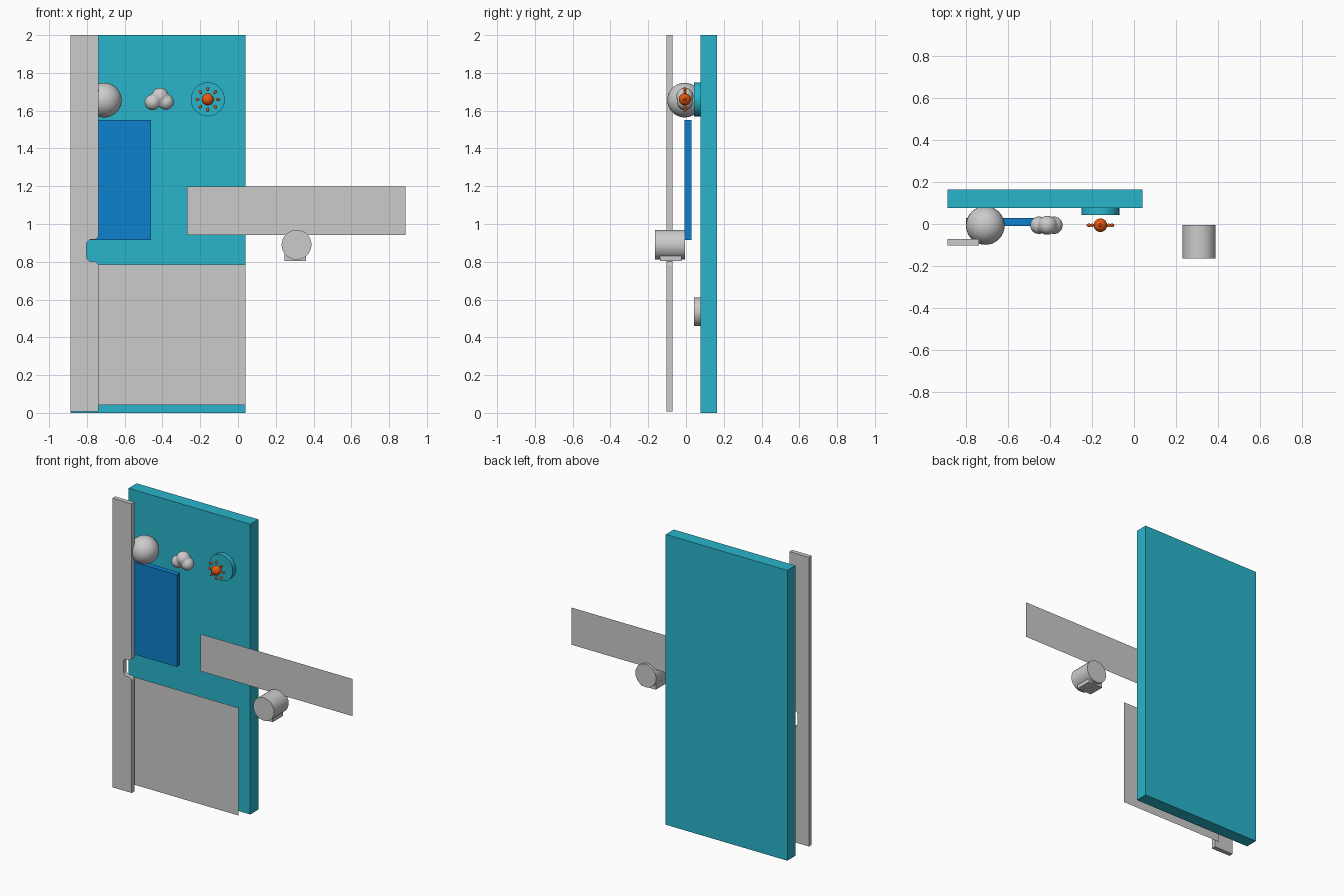
import bpy, bmesh
from math import pi, sin, cos, radians
from mathutils import Matrix, Vector

if "Cube" in bpy.data.objects:
    bpy.data.objects.remove(bpy.data.objects["Cube"])


def material(name, rgb):
    m = bpy.data.materials.new(name)
    m.diffuse_color = (*rgb, 1)
    m.use_nodes = True
    m.node_tree.nodes["Principled BSDF"].inputs["Base Color"].default_value = m.diffuse_color
    return m


TEAL = material("teal", (0.022, 0.46, 0.60))
BLUE = material("blue", (0.004, 0.22, 0.61))
ORANGE = material("orange", (0.80, 0.10, 0.005))


def finish(name, bm, mat=None, smooth=False):
    me = bpy.data.meshes.new(name)
    bmesh.ops.recalc_face_normals(bm, faces=bm.faces)
    bm.to_mesh(me)
    bm.free()
    ob = bpy.data.objects.new(name, me)
    bpy.context.collection.objects.link(ob)
    if mat:
        me.materials.append(mat)
    if smooth:
        bpy.ops.object.select_all(action='DESELECT')
        ob.select_set(True)
        bpy.context.view_layer.objects.active = ob
        bpy.ops.object.shade_smooth_by_angle(angle=radians(35))
    return ob


def prism(name, pts, y0, y1, mat=None):
    """Extrude an x-z outline from y0 to y1 (a single sheet when equal)."""
    bm = bmesh.new()
    face = bm.faces.new([bm.verts.new((x, y0, z)) for x, z in pts])
    if y1 != y0:
        new = bmesh.ops.extrude_face_region(bm, geom=[face])["geom"]
        verts = [v for v in new if isinstance(v, bmesh.types.BMVert)]
        bmesh.ops.translate(bm, verts=verts, vec=(0, y1 - y0, 0))
    return finish(name, bm, mat)


def box(name, x0, x1, y0, y1, z0, z1, mat=None):
    return prism(name, [(x0, z0), (x1, z0), (x1, z1), (x0, z1)], y0, y1, mat)


def disc(name, x, z, r, y0, y1, mat=None, n=32):
    bm = bmesh.new()
    m = Matrix.Translation((x, (y0 + y1) / 2, z)) @ Matrix.Rotation(pi / 2, 4, 'X')
    bmesh.ops.create_cone(bm, cap_ends=True, segments=n, radius1=r, radius2=r,
                          depth=y1 - y0, matrix=m)
    return finish(name, bm, mat, True)


def ball(bm, c, r, scale=(1, 1, 1), rot=Matrix(), u=32, v=16):
    m = Matrix.Translation(c) @ rot @ Matrix.Diagonal((*scale, 1))
    bmesh.ops.create_uvsphere(bm, u_segments=u, v_segments=v, radius=r, matrix=m)


def arc(cx, cz, r, a0, a1, n=5):
    return [(cx + r * cos(radians(a0 + (a1 - a0) * i / n)),
             cz + r * sin(radians(a0 + (a1 - a0) * i / n))) for i in range(n + 1)]


# main door slab
box("door_panel", -0.887, 0.04, 0.076, 0.164, 0, 2.0, TEAL)

# edge strip with a rounded handle notch
L, R, N = -0.887, -0.739, -0.802
strip = [(L, 0.008), (R, 0.008)]
strip += arc(R - 0.022, 0.779, 0.022, 0, 90)
strip += arc(N + 0.028, 0.829, 0.028, 270, 180)
strip += arc(N + 0.028, 0.890, 0.028, 180, 90)
strip += arc(R - 0.022, 0.940, 0.022, 270, 360)
strip += [(R, 2.0), (L, 2.0)]
prism("edge_strip", strip, -0.102, -0.071)

# blue display panel and the two thin sheets
box("blue_panel", -0.80, -0.46, -0.009, 0.028, 0.915, 1.55, BLUE)
box("lower_sheet", -0.76, 0.04, -0.054, -0.054, 0.043, 0.785)
box("wide_sheet", -0.27, 0.887, -0.022, -0.022, 0.942, 1.198)

# round backing plates
disc("sun_plate", -0.16, 1.66, 0.09, 0.043, 0.077, TEAL)
disc("lower_plate", -0.16, 0.535, 0.075, 0.042, 0.077)

# round knob with its small foot
disc("knob", 0.31, 0.89, 0.079, -0.164, -0.004)
box("knob_foot", 0.247, 0.36, -0.138, -0.024, 0.803, 0.85)

# moon ball
bm = bmesh.new()
ball(bm, (-0.708, -0.007, 1.656), 0.092)
finish("moon", bm, None, True)

# cloud: three lobes fused and softened
bm = bmesh.new()
for c, r in (((-0.453, -0.006, 1.644), 0.042), ((-0.381, -0.006, 1.646), 0.042),
             ((-0.412, -0.006, 1.676), 0.046)):
    ball(bm, c, r)
cloud = finish("cloud", bm)
rm = cloud.modifiers.new("fuse", 'REMESH')
rm.mode = 'VOXEL'
rm.voxel_size = 0.005
rm.use_smooth_shade = True
sm = cloud.modifiers.new("soften", 'SMOOTH')
sm.factor = 0.5
sm.iterations = 8

# sun with eight rays
sun = Vector((-0.16, -0.006, 1.66))
bm = bmesh.new()
ball(bm, sun, 0.032)
finish("sun", bm, ORANGE, True)
bm = bmesh.new()
for i in range(8):
    a = i * pi / 4
    ball(bm, sun + Vector((cos(a), 0, sin(a))) * 0.055, 0.008, (1.4, 1, 1),
         Matrix.Rotation(-a, 4, 'Y'), 16, 8)
finish("sun_rays", bm, ORANGE, True)
